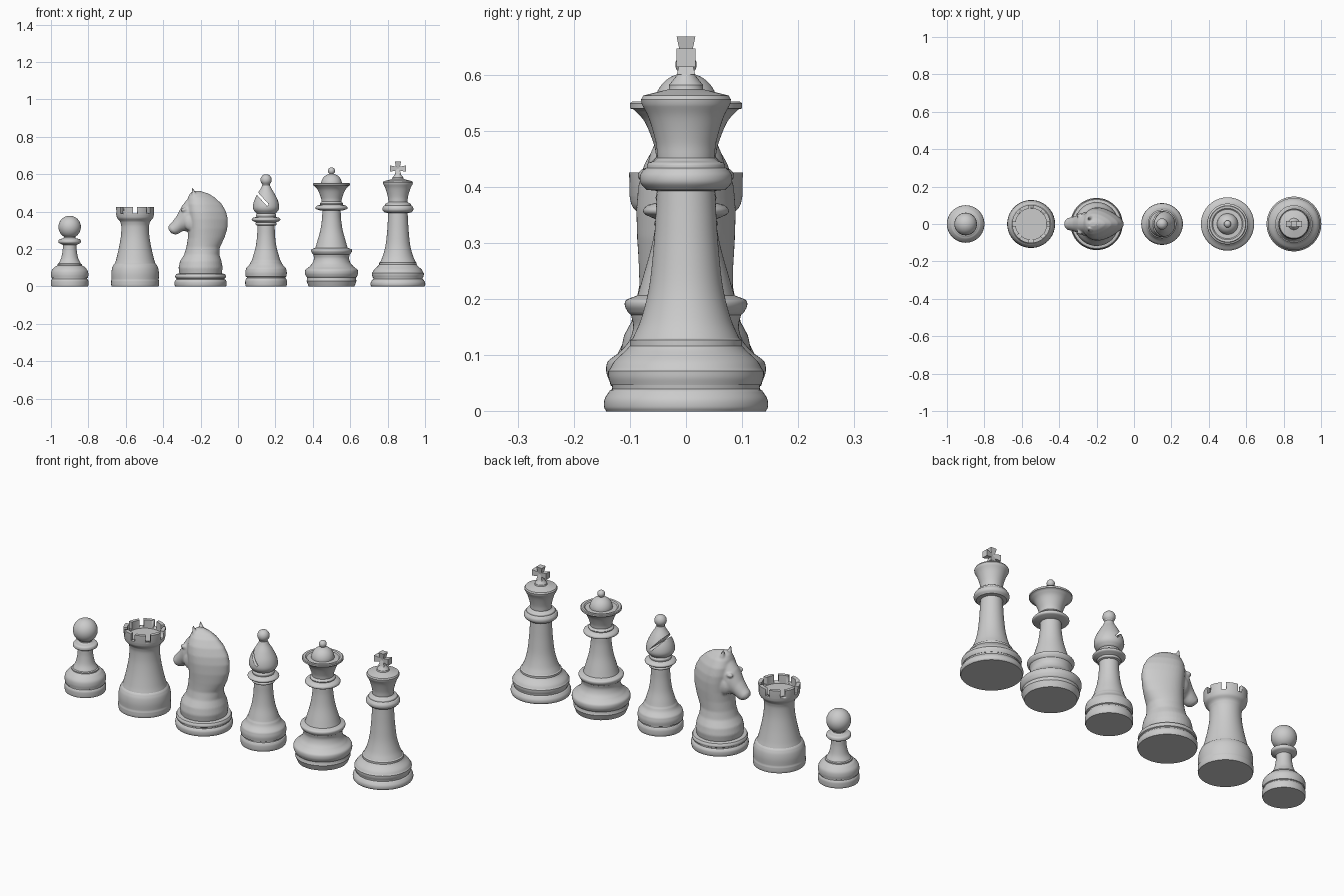
import bpy, bmesh, math
from mathutils import Matrix, Vector


def finish(bm, name, angle=32):
    bmesh.ops.recalc_face_normals(bm, faces=bm.faces)
    me = bpy.data.meshes.new(name)
    bm.to_mesh(me)
    bm.free()
    me.shade_smooth()
    me.set_sharp_from_angle(angle=math.radians(angle))
    ob = bpy.data.objects.new(name, me)
    bpy.context.collection.objects.link(ob)
    return ob


def spline(pts, n=5):
    """Smooth curve through one run of profile points."""
    if len(pts) < 3:
        return list(pts)
    p = [Vector(q) for q in pts]
    p = [p[0] * 2 - p[1]] + p + [p[-1] * 2 - p[-2]]
    out = []
    for i in range(1, len(p) - 2):
        a, b, c, d = p[i - 1:i + 3]
        for k in range(n):
            t = k / n
            v = (b * 2 + (c - a) * t + (a * 2 - b * 5 + c * 4 - d) * t * t
                 + (b * 3 - a - c * 3 + d) * t ** 3) / 2
            out.append((max(v.x, 0), v.y))
    return out + [tuple(pts[-1])]


def skin(bm, rings):
    """Bridge rings of points; cap both ends."""
    vs = [[bm.verts.new(c) for c in r] for r in rings]
    n = len(vs[0])
    for a, b in zip(vs, vs[1:]):
        for i in range(n):
            j = (i + 1) % n
            bm.faces.new((a[i], a[j], b[j], b[i]))
    bm.faces.new(vs[0][::-1])
    bm.faces.new(vs[-1])


def lathe(name, x, runs, seg=64):
    """Turn (radius, z) runs; each run is smoothed, joints stay crisp."""
    prof = []
    for run in runs:
        for r, z in spline(run):
            r = max(r, .0008)
            if not prof or abs(prof[-1][0] - r) + abs(prof[-1][1] - z) > 1e-5:
                prof.append((r, z))
    bm = bmesh.new()
    skin(bm, [[(x + r * math.cos(2 * math.pi * i / seg), r * math.sin(2 * math.pi * i / seg), z)
               for i in range(seg)] for r, z in prof])
    return finish(bm, name)


def ball(r, z, start=-90, steps=8):
    """Arc of a sphere profile from a latitude to the pole."""
    a = [math.radians(start + (90 - start) * i / steps) for i in range(steps + 1)]
    return [(r * math.cos(t), z + r * math.sin(t)) for t in a]


def box(name, loc, size, rot):
    bm = bmesh.new()
    bmesh.ops.create_cube(bm, size=1, matrix=Matrix.Translation(loc) @ rot @ Matrix.Diagonal((*size, 1)))
    return finish(bm, name)


def apply(ob, kind, **props):
    m = ob.modifiers.new(kind.lower(), kind)
    for k, v in props.items():
        setattr(m, k, v)
    bpy.context.view_layer.objects.active = ob
    bpy.ops.object.modifier_apply(modifier=m.name)


def cut(ob, cutter):
    apply(ob, 'BOOLEAN', operation='DIFFERENCE', solver='EXACT', object=cutter)
    bpy.data.objects.remove(cutter)


# Pawn
lathe("pawn", -.9, [
    [(.098, 0), (.1, .008), (.1, .028), (.097, .037)], [(.094, .04), (.094, .044)],
    [(.098, .046), (.1, .065), (.096, .085), (.08, .104), (.07, .11)], [(.066, .113), (.066, .119)],
    [(.06, .122), (.046, .15), (.038, .19), (.036, .222)],
    [(.042, .225), (.058, .233), (.06, .243), (.055, .252), (.036, .257)],
    [(.031, .262), (.03, .268)], ball(.06, .318, -58, 12)])

# Rook with a hollow, notched top
rook = lathe("rook", -.55, [
    [(.126, 0), (.128, .01), (.128, .03)], [(.126, .034), (.127, .07), (.123, .098), (.115, .117)],
    [(.108, .123), (.1, .15), (.086, .21), (.076, .27), (.074, .32), (.079, .345)],
    [(.084, .352), (.096, .366), (.101, .385)], [(.101, .385), (.102, .426)],
    [(.102, .426), (.083, .426)], [(.083, .426), (.083, .382)], [(.083, .382), (0, .382)]])
for i in range(4):
    cut(rook, box("notch", (-.55, 0, .42), (.26, .022, .06), Matrix.Rotation(i * math.pi / 4, 4, 'Z')))

# Bishop with a slanted slot through the head
bishop = lathe("bishop", .15, [
    [(.108, 0), (.111, .01), (.111, .03), (.107, .042)], [(.103, .045), (.103, .05)],
    [(.109, .053), (.111, .075), (.107, .096)], [(.104, .1), (.088, .118), (.08, .135)],
    [(.076, .14), (.07, .16), (.056, .21), (.048, .27), (.046, .325)],
    [(.054, .328), (.057, .335), (.053, .342)],
    [(.06, .345), (.074, .352), (.076, .36), (.068, .368)], [(.052, .372), (.054, .382), (.049, .39)],
    [(.054, .393), (.067, .41), (.07, .43), (.063, .46), (.046, .495), (.028, .525), (.02, .543)],
    ball(.03, .57, -45, 10)])
cut(bishop, box("slot", (.117, 0, .482), (.13, .2, .013), Matrix.Rotation(math.radians(48), 4, 'Y')))

# Queen
lathe("queen", .5, [
    [(.122, 0), (.127, .012), (.134, .03)], [(.132, .034), (.131, .048)],
    [(.136, .053), (.142, .07), (.14, .088), (.126, .1)],
    [(.12, .104), (.102, .125), (.094, .15), (.098, .172)],
    [(.103, .176), (.109, .188), (.107, .198), (.094, .204)],
    [(.086, .207), (.078, .235), (.06, .3), (.051, .36), (.049, .405)],
    [(.062, .407), (.083, .414), (.085, .424), (.078, .432)], [(.06, .437), (.062, .444), (.056, .45)],
    [(.053, .453), (.057, .475), (.073, .515), (.093, .538)],
    [(.1, .54), (.1, .549)], [(.096, .552), (.084, .551)], [(.078, .546), (.058, .547)],
    ball(.056, .547, 0, 8)[:-1] + [(.01, .603)], ball(.019, .618, -50, 8)])

# King
lathe("king", .855, [
    [(.142, 0), (.146, .008), (.145, .022), (.136, .037)], [(.131, .04), (.132, .047)],
    [(.134, .047), (.138, .06), (.139, .072)], [(.136, .075), (.127, .09), (.108, .108), (.102, .115)],
    [(.1, .117), (.1, .127)], [(.095, .13), (.08, .165), (.066, .22), (.058, .29), (.054, .35), (.052, .393)],
    [(.07, .395), (.081, .407), (.082, .42), (.076, .431)], [(.07, .434), (.068, .442), (.056, .447)],
    [(.051, .452), (.054, .48), (.066, .522), (.079, .548)],
    [(.08, .556), (.076, .563)], [(.06, .567), (.031, .574)],
    [(.03, .577), (.03, .582)], [(.014, .602), (.012, .61)], [(.012, .61), (0, .61)]])

# King's cross: four flared arms
bm = bmesh.new()
for ang, length in ((0, .038), (90, .042), (180, .03), (270, .042)):
    bmesh.ops.create_cone(
        bm, cap_ends=True, segments=4, radius1=.0125, radius2=.0235, depth=length,
        matrix=Matrix.Translation((.855, 0, .63)) @ Matrix.Rotation(math.radians(ang), 4, 'Y')
        @ Matrix.Translation((0, 0, length / 2)) @ Matrix.Rotation(math.pi / 4, 4, 'Z'))
finish(bm, "king_cross")

# Knight base
lathe("knight_base", -.2, [
    [(.136, 0), (.139, .01), (.139, .025), (.134, .035)], [(.129, .038), (.129, .043)],
    [(.134, .046), (.136, .055), (.131, .066)], [(.12, .069), (0, .07)]])

# Knight neck: horizontal rings (z, front x, back x, half width, back taper)
N = 40
angles = [2 * math.pi * i / N for i in range(N)]
neck = [(.06, -.312, -.088, .112, 0), (.1, -.318, -.082, .118, 0), (.135, -.31, -.088, .111, 0),
        (.17, -.288, -.1, .092, 0), (.21, -.276, -.097, .083, .1), (.26, -.268, -.072, .082, .25),
        (.31, -.266, -.057, .083, .35), (.36, -.27, -.054, .083, .4), (.4, -.275, -.064, .08, .4),
        (.44, -.275, -.086, .07, .4), (.475, -.268, -.122, .052, .35), (.497, -.258, -.158, .032, .3),
        (.51, -.24, -.2, .012, 0)]
bm = bmesh.new()
skin(bm, [[((f + b) / 2 + (b - f) / 2 * math.cos(t), w * math.sin(t) * (1 - k * math.cos(t)), z)
           for t in angles] for z, f, b, w, k in neck])
# Knight head: rings from crown to muzzle (top x, top z, bottom x, bottom z, half width)
head = [(-.21, .5, -.2, .34, .045), (-.262, .478, -.225, .31, .056), (-.3, .43, -.262, .292, .055),
        (-.328, .377, -.295, .297, .042), (-.352, .345, -.318, .282, .036), (-.37, .325, -.335, .277, .032),
        (-.374, .308, -.356, .284, .02)]
skin(bm, [[((a + c) / 2 + (a - c) / 2 * math.cos(t), w * math.sin(t), (b + d) / 2 + (b - d) / 2 * math.cos(t))
           for t in angles] for a, b, c, d, w in head])
# Ears, cheeks and brows
for s in (-1, 1):
    bmesh.ops.create_cone(bm, cap_ends=True, segments=16, radius1=.021, radius2=.003, depth=.075,
                          matrix=Matrix.Translation((-.236, s * .03, .493)) @ Matrix.Rotation(-.2, 4, 'Y'))
    for loc, size in (((-.25, s * .04, .345), (.042, .025, .048)), ((-.288, s * .044, .41), (.018, .012, .012))):
        bmesh.ops.create_uvsphere(bm, u_segments=20, v_segments=12, radius=1,
                                  matrix=Matrix.Translation(loc) @ Matrix.Diagonal((*size, 1)))
knight = finish(bm, "knight_body")
apply(knight, 'REMESH', mode='VOXEL', voxel_size=.005)
apply(knight, 'SMOOTH', factor=.5, iterations=5)
knight.data.shade_smooth()
